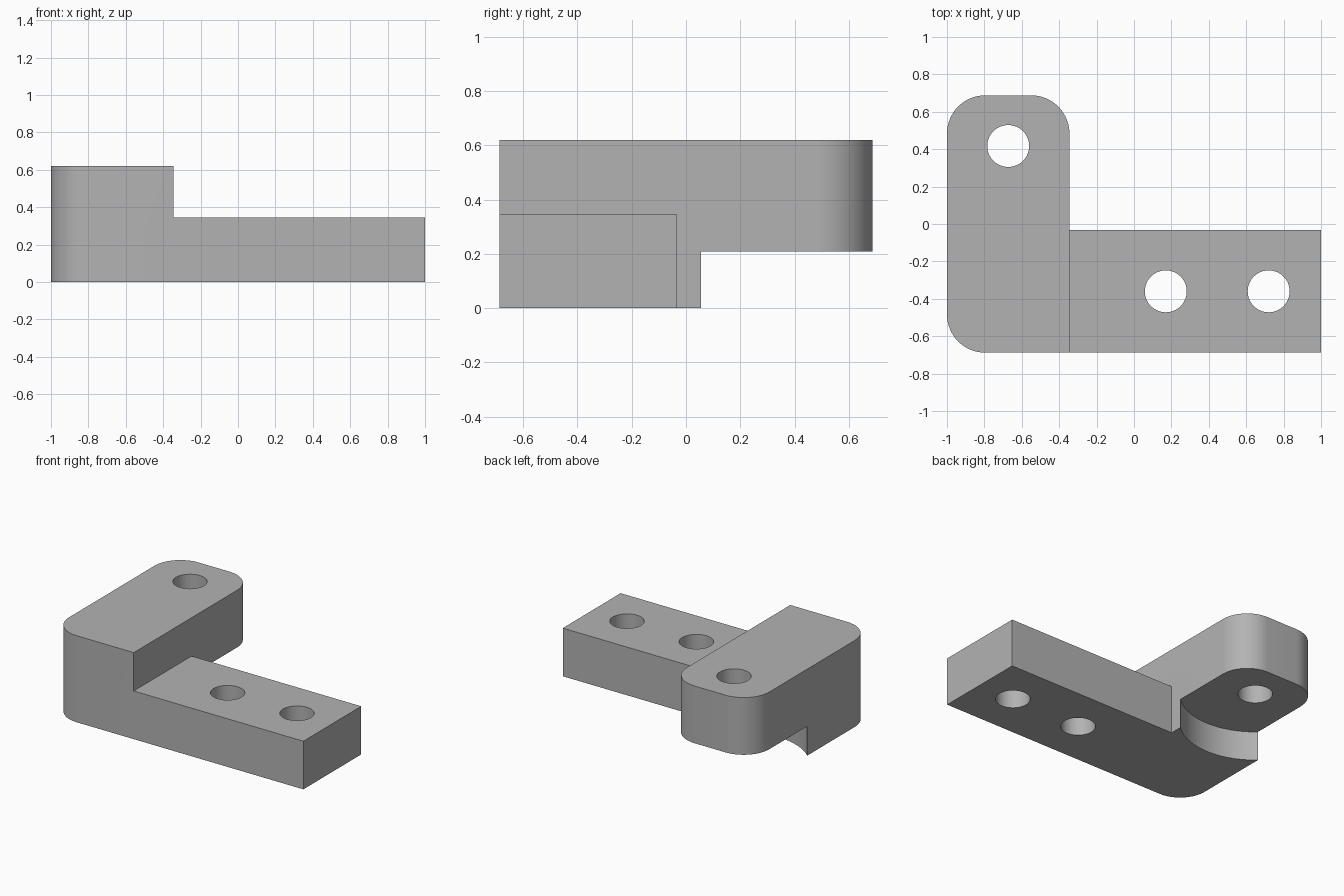
import bpy, bmesh
from math import cos, sin, radians

cube = bpy.data.objects.get("Cube")
if cube:
    bpy.data.objects.remove(cube, do_unlink=True)

# Overall sizes
LEFT, INNER, RIGHT = -1.0, -0.345, 1.0
FRONT, BACK, ARM_BACK = -0.688, 0.688, -0.033
TOP, ARM_TOP, UNDERCUT_TOP = 0.62, 0.345, 0.21
CORNER, HOLE = 0.205, 0.112
PIVOT = ((LEFT + INNER) / 2, 0.417)

steel = bpy.data.materials.new("plain grey")
steel.use_nodes = True
grey = (0.45, 0.45, 0.45, 1)
steel.diffuse_color = grey
steel.node_tree.nodes["Principled BSDF"].inputs["Base Color"].default_value = grey


def arc(x, y, r, start, end, steps):
    angles = [radians(start + (end - start) * i / steps) for i in range(steps + 1)]
    return [(x + r * cos(a), y + r * sin(a)) for a in angles]


def prism(name, outline, z0, z1):
    """Extrude a counter-clockwise outline from z0 up to z1."""
    bm = bmesh.new()
    base = bm.faces.new([bm.verts.new((x, y, z0)) for x, y in outline])
    top = bmesh.ops.extrude_face_region(bm, geom=[base], use_keep_orig=True)["geom"]
    for v in top:
        if isinstance(v, bmesh.types.BMVert):
            v.co.z = z1
    bmesh.ops.recalc_face_normals(bm, faces=bm.faces)
    mesh = bpy.data.meshes.new(name)
    bm.to_mesh(mesh)
    bm.free()
    mesh.materials.append(steel)
    obj = bpy.data.objects.new(name, mesh)
    bpy.context.collection.objects.link(obj)
    return obj


def cylinder(name, centre, r, z0, z1, sides=64):
    return prism(name, arc(*centre, r, 0, 360, sides)[:-1], z0, z1)


def combine(target, tool, operation):
    """Apply a boolean and discard the tool."""
    mod = target.modifiers.new(tool.name, "BOOLEAN")
    mod.object, mod.operation, mod.solver = tool, operation, "EXACT"
    bpy.context.view_layer.objects.active = target
    bpy.ops.object.modifier_apply(modifier=mod.name)
    bpy.data.objects.remove(tool, do_unlink=True)


# Tall block with three rounded corners
outline = [(INNER, FRONT)]
outline += arc(INNER - CORNER, BACK - CORNER, CORNER, 0, 90, 16)
outline += arc(LEFT + CORNER, BACK - CORNER, CORNER, 90, 180, 16)
outline += arc(LEFT + CORNER, FRONT + CORNER, CORNER, 180, 270, 16)
bracket = prism("bracket", outline, 0, TOP)

# Low arm
x0 = INNER - 0.1
arm = prism("arm", [(x0, FRONT), (RIGHT, FRONT), (RIGHT, ARM_BACK), (x0, ARM_BACK)], 0, ARM_TOP)
combine(bracket, arm, "UNION")

# Round clearance below the overhang, then the bolt holes
combine(bracket, cylinder("clearance", PIVOT, 0.488, -0.1, UNDERCUT_TOP, 96), "DIFFERENCE")
for centre in (PIVOT, (0.17, -0.36), (0.72, -0.36)):
    combine(bracket, cylinder("bolt_hole", centre, HOLE, -0.1, 1), "DIFFERENCE")

# Smooth curved walls, keep edges sharp
bpy.ops.object.select_all(action="DESELECT")
bracket.select_set(True)
bpy.context.view_layer.objects.active = bracket
bpy.ops.object.shade_smooth_by_angle(angle=radians(30))
